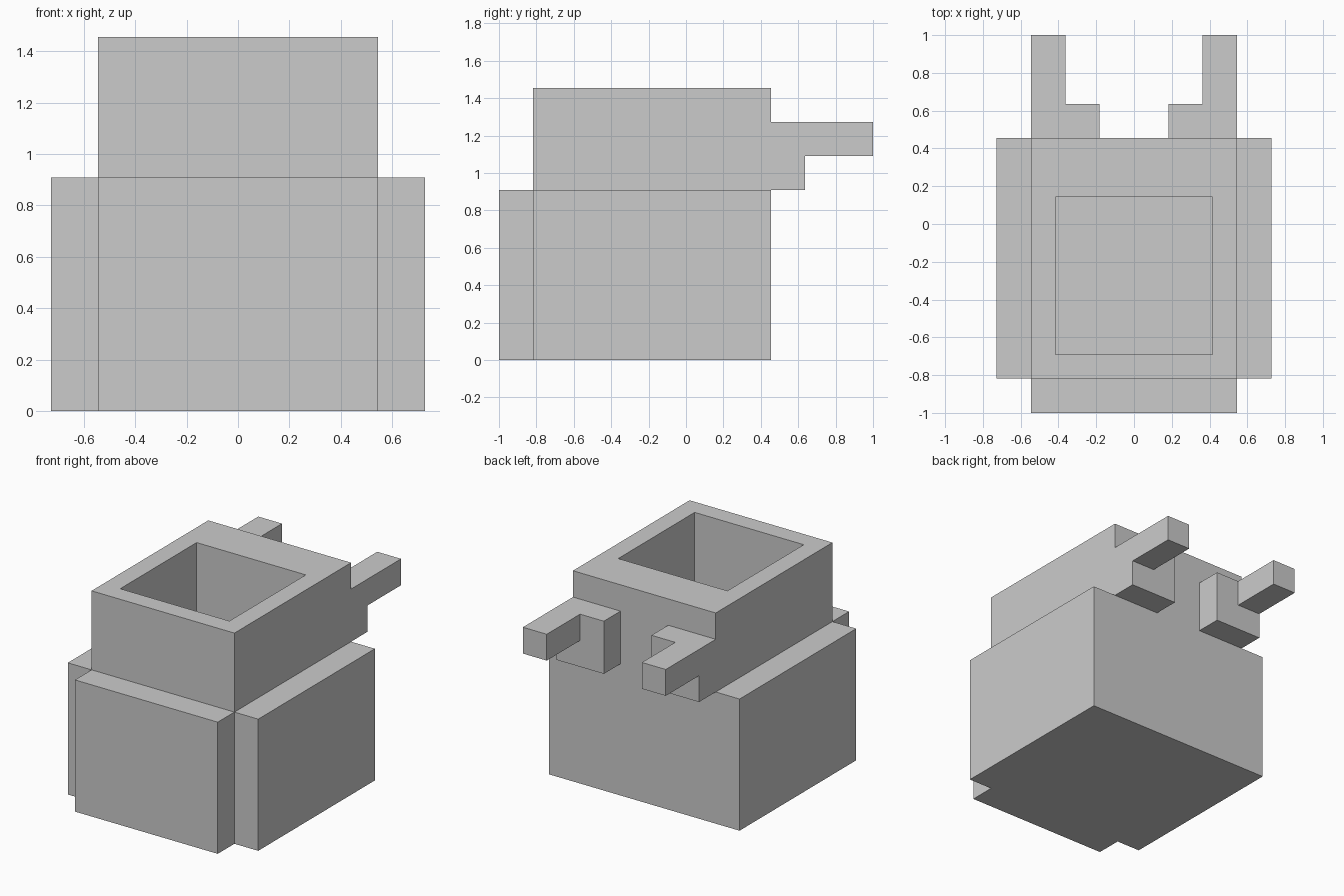
import bpy, bmesh
from mathutils import Vector

if "Cube" in bpy.data.objects:
    bpy.data.objects.remove(bpy.data.objects["Cube"])

U = 2 / 11  # block grid size; all part sizes below are in whole or half blocks


def add_box(bm, lo, hi, open_side=None):
    """Box between two corners; the side facing open_side is removed."""
    verts = bmesh.ops.create_cube(bm, size=1)["verts"]
    lo, hi = Vector(lo) * U, Vector(hi) * U
    for v in verts:
        v.co = (lo + hi) / 2 + v.co * (hi - lo)
    if open_side:
        bm.normal_update()
        faces = {f for v in verts for f in v.link_faces}
        hidden = [f for f in faces if f.normal.dot(Vector(open_side)) > 0.9]
        bmesh.ops.delete(bm, geom=hidden, context="FACES")


def finish(bm, name, mirror=False):
    mesh = bpy.data.meshes.new(name)
    bm.to_mesh(mesh)
    bm.free()
    ob = bpy.data.objects.new(name, mesh)
    bpy.context.collection.objects.link(ob)
    if mirror:
        mod = ob.modifiers.new("Mirror", "MIRROR")
        mod.use_mirror_merge = False
    return ob


# Main bag with a square well sunk into the top
bm = bmesh.new()
add_box(bm, (-3, -4.5, 0), (3, 2.5, 8))
bm.normal_update()
top = max(bm.faces, key=lambda f: f.calc_center_median().z)
bmesh.ops.inset_region(bm, faces=[top], thickness=U)
for v in top.verts:
    if v.co.y > 0:
        v.co.y -= U  # thicker rim at the back
floor = bmesh.ops.extrude_discrete_faces(bm, faces=[top])["faces"][0]
bmesh.ops.translate(bm, verts=floor.verts, vec=(0, 0, -6 * U))
bmesh.ops.recalc_face_normals(bm, faces=bm.faces)
finish(bm, "bag")

# Front pocket
bm = bmesh.new()
add_box(bm, (-3, -5.5, 0), (3, -4.5, 5), open_side=(0, 1, 0))
finish(bm, "front_pocket")

# Side pockets
bm = bmesh.new()
add_box(bm, (3, -4.5, 0), (4, 2.5, 5), open_side=(-1, 0, 0))
finish(bm, "side_pockets", mirror=True)

# Shoulder straps: mounting block and prong pointing back
bm = bmesh.new()
add_box(bm, (1, 2.5, 5), (3, 3.5, 7), open_side=(0, -1, 0))
add_box(bm, (2, 3.5, 6), (3, 5.5, 7), open_side=(0, -1, 0))
finish(bm, "straps", mirror=True)
